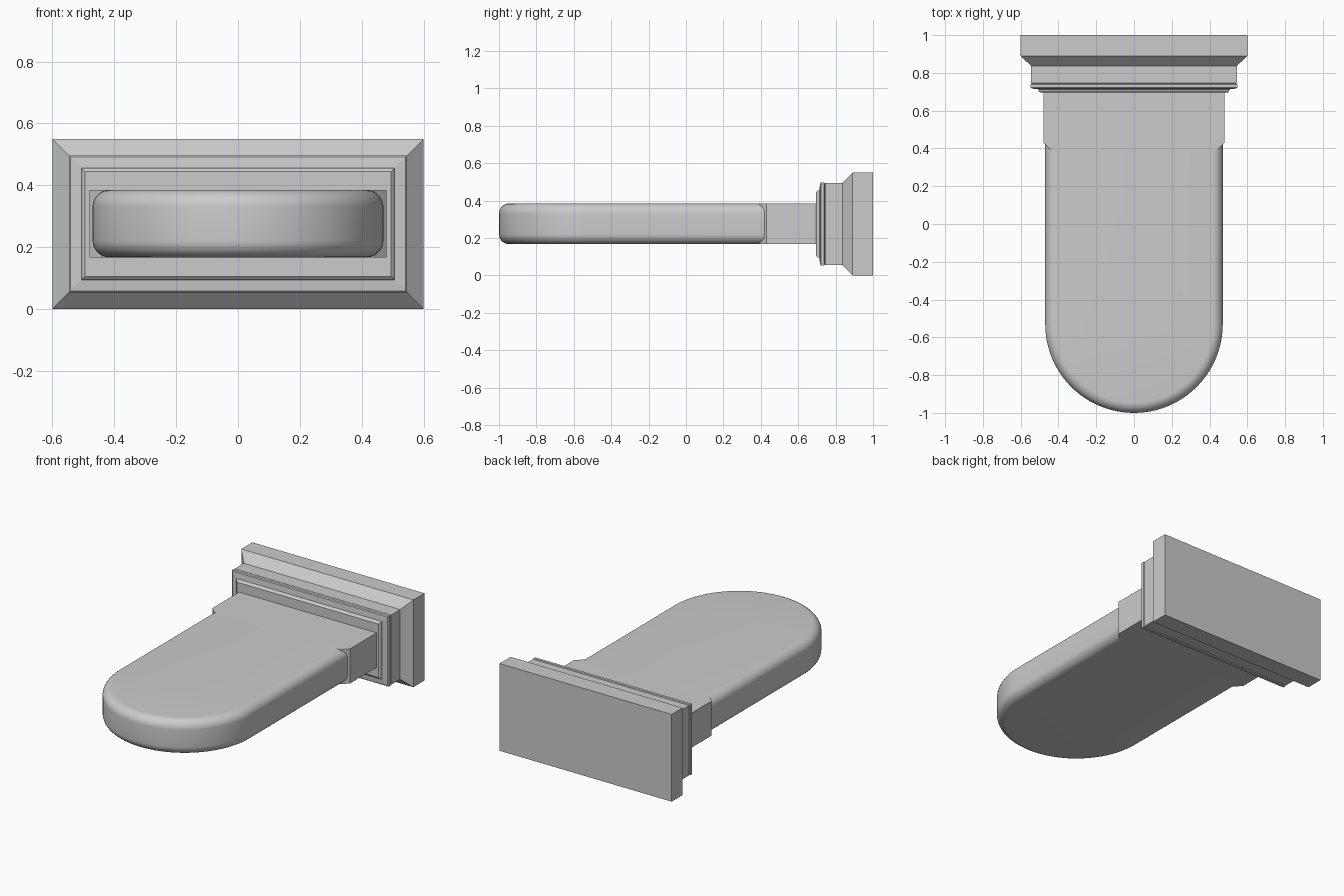
import bpy, bmesh, math

if "Cube" in bpy.data.objects:
    bpy.data.objects.remove(bpy.data.objects["Cube"])

Z0, Z1 = 0.167, 0.385   # underside and top of the tongue


def make_object(name, bm, smooth=False):
    bmesh.ops.recalc_face_normals(bm, faces=bm.faces)
    mesh = bpy.data.meshes.new(name)
    bm.to_mesh(mesh)
    bm.free()
    obj = bpy.data.objects.new(name, mesh)
    bpy.context.collection.objects.link(obj)
    if smooth:
        bpy.context.view_layer.objects.active = obj
        obj.select_set(True)
        bpy.ops.object.shade_smooth_by_angle(angle=math.radians(35))
        obj.select_set(False)
    return obj


def extrude_outline(points):
    bm = bmesh.new()
    face = bm.faces.new([bm.verts.new((x, y, Z0)) for x, y in points])
    new = bmesh.ops.extrude_face_region(bm, geom=[face])["geom"]
    verts = [v for v in new if isinstance(v, bmesh.types.BMVert)]
    bmesh.ops.translate(bm, verts=verts, vec=(0, 0, Z1 - Z0))
    return bm


# Stepped rectangular wall plate: (y, inset) moulding profile swept as mitred rings
profile = [(1.0, 0), (0.89, 0), (0.837, 0.055), (0.746, 0.055), (0.743, 0.059),
           (0.739, 0.053), (0.722, 0.053), (0.717, 0.058), (0.713, 0.094),
           (0.703, 0.097), (0.695, 0.106)]
bm = bmesh.new()
rings = []
for y, d in profile:
    w = 0.6 - d
    rings.append([bm.verts.new((x, y, z)) for x, z in
                  ((-w, d), (w, d), (w, 0.55 - d), (-w, 0.55 - d))])
for a, b in zip(rings, rings[1:]):
    for i in range(4):
        j = (i + 1) % 4
        bm.faces.new((a[i], a[j], b[j], b[i]))
bm.faces.new(rings[0])
bm.faces.new(rings[-1])
make_object("wall_plate", bm)

# Square neck with 45 degree stops at its front corners
half = [(0.48, 0.70), (0.48, 0.43), (0.44, 0.39)]
make_object("neck", extrude_outline(half + [(-x, y) for x, y in reversed(half)]))

# Round-ended tongue with softened top and bottom edges
R, CY, BACK, N = 0.47, -0.53, 0.43, 48
outline = [(R, BACK)]
outline += [(R * math.cos(math.pi * i / N), CY - R * math.sin(math.pi * i / N))
            for i in range(N + 1)]
outline += [(-R, BACK)]
bm = extrude_outline(outline)
rim = [e for e in bm.edges
       if abs(e.verts[0].co.z - e.verts[1].co.z) < 1e-5
       and min(v.co.y for v in e.verts) < BACK - 0.01]
bmesh.ops.bevel(bm, geom=rim, offset=0.055, segments=8, profile=0.5,
                affect='EDGES', clamp_overlap=False)
make_object("tongue", bm, smooth=True)
